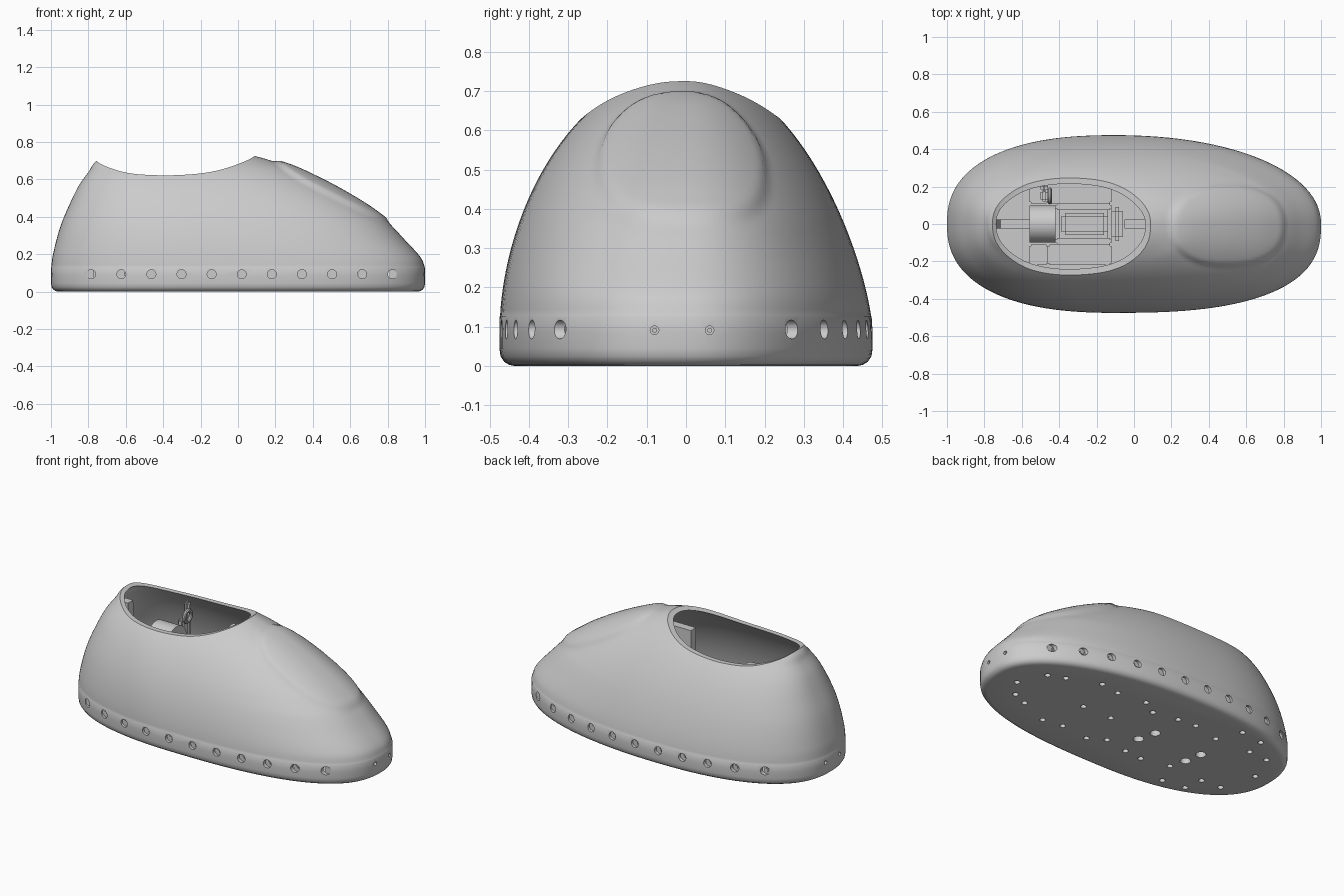
import bpy, bmesh, math
from mathutils import Matrix, Vector

cube = bpy.data.objects.get("Cube")
if cube:
    bpy.data.objects.remove(cube, do_unlink=True)

grey = bpy.data.materials.new("plain grey")
grey.use_nodes = True
colour = (0.6, 0.6, 0.6, 1)
grey.diffuse_color = colour
grey.node_tree.nodes["Principled BSDF"].inputs["Base Color"].default_value = colour


def add_object(name, bm):
    bmesh.ops.recalc_face_normals(bm, faces=bm.faces)
    return plain_object(name, bm)


def plain_object(name, bm):
    mesh = bpy.data.meshes.new(name)
    bm.to_mesh(mesh)
    bm.free()
    obj = bpy.data.objects.new(name, mesh)
    bpy.context.collection.objects.link(obj)
    mesh.materials.append(grey)
    return obj


def activate(obj):
    bpy.ops.object.select_all(action='DESELECT')
    obj.select_set(True)
    bpy.context.view_layer.objects.active = obj


def smooth(obj, angle=32):
    activate(obj)
    bpy.ops.object.shade_smooth_by_angle(angle=math.radians(angle))


def cut(obj, cutter):
    mod = obj.modifiers.new("cut", 'BOOLEAN')
    mod.operation, mod.solver, mod.object = 'DIFFERENCE', 'EXACT', cutter
    activate(obj)
    bpy.ops.object.modifier_apply(modifier=mod.name)
    bpy.data.objects.remove(cutter, do_unlink=True)


def curve_at(table, z):
    """Smooth interpolation through (z, value) pairs."""
    z = min(max(z, table[0][0]), table[-1][0])
    k = next(i for i in range(len(table) - 1) if z <= table[i + 1][0])

    def slope(i):
        a, b = table[max(i - 1, 0)], table[min(i + 1, len(table) - 1)]
        return (b[1] - a[1]) / (b[0] - a[0])
    (z0, v0), (z1, v1) = table[k], table[k + 1]
    h = z1 - z0
    t = (z - z0) / h
    return (v0 * (1 + 2 * t) * (1 - t) ** 2 + slope(k) * h * t * (1 - t) ** 2
            + v1 * t * t * (3 - 2 * t) + slope(k + 1) * h * t * t * (t - 1))


HEEL = [(.13, -1), (.2, -.99), (.35, -.95), (.47, -.9), (.57, -.85), (.64, -.8),
        (.7, -.755), (.73, -.67), (.755, -.45)]
TOE = [(.13, 1), (.18, .98), (.28, .89), (.365, .81), (.4, .765), (.46, .68),
       (.54, .545), (.6, .43), (.66, .3), (.69, .21), (.725, .09), (.74, 0), (.755, -.2)]
WIDTH, HEEL_POWER = .475, 2.4


def toe_power(y):
    """The front side of the toe is fuller than the back side."""
    return 2.6 if y < 0 else 2.1


def section(z, inset, count=128):
    heel, toe = curve_at(HEEL, z) + inset, curve_at(TOE, z) - inset
    s = max(z - .1, 0) / .655
    mid = -.1 - .23 * s
    points = []
    for i in range(count):
        a = 2 * math.pi * i / count
        c, sn = math.cos(a), math.sin(a)
        # The back flank slopes in sooner than the front flank
        width = WIDTH * math.sqrt(1 - s ** (1.8 if sn < 0 else 1.4)) - inset
        p, end = (2 / toe_power(sn), toe) if c > 0 else (2 / HEEL_POWER, heel)
        points.append((mid + (end - mid) * abs(c) ** p,
                       math.copysign(width * abs(sn) ** p, sn), z))
    return points


def base_half_width(x, side):
    r, n = ((x + .1) / 1.1, toe_power(side)) if x > -.1 else ((-.1 - x) / .9, HEEL_POWER)
    return WIDTH * (1 - r ** n) ** (1 / n)


# Shell: rounded base band, then a dome, with an inner skin for the wall
levels = [(0, .04), (.003, .025), (.011, .012), (.025, .003), (.045, 0), (.085, 0),
          (.126, 0), (.128, .001)]
levels += [(.13 + .624 * math.sin(i / 70 * 1.54), .001) for i in range(1, 71)]
bm = bmesh.new()
rings = [[bm.verts.new(p) for p in section(z, inset)] for z, inset in levels]
for low, high in zip(rings, rings[1:]):
    for i in range(len(low)):
        j = (i + 1) % len(low)
        bm.faces.new((low[i], low[j], high[j], high[i]))
bm.faces.new(rings[0][::-1])
bm.faces.new(rings[-1])
bm.normal_update()

# Raised toe panel
for v in bm.verts:
    if v.co.z > .3 and v.co.x > .1:
        d = (abs(v.co.x - .5) / .3) ** 2.4 + (abs(v.co.y + .01) / .21) ** 2.4
        t = min(max((1.15 - d) / .35, 0), 1)
        v.co += v.normal * .014 * t * t * (3 - 2 * t)
bm.normal_update()

# Inner skin above a thick sole
inner = {}
for v in list(bm.verts):
    spot = v.co - v.normal * .023
    spot.z = max(spot.z, .06)
    inner[v] = bm.verts.new(spot)
for f in [f for f in bm.faces]:
    bm.faces.new([inner[v] for v in reversed(f.verts)])
shell = plain_object("shell", bm)


def prism(name, outline, y0, y1):
    bm = bmesh.new()
    face = bm.faces.new([bm.verts.new((x, y0, z)) for x, z in outline])
    moved = bmesh.ops.extrude_face_region(bm, geom=[face])["geom"]
    bmesh.ops.translate(bm, vec=(0, y1 - y0, 0),
                        verts=[g for g in moved if isinstance(g, bmesh.types.BMVert)])
    return add_object(name, bm)


# Ankle opening with a dipping rim
RIM = [(-.84, .78), (-.76, .7), (-.7, .667), (-.6, .637), (-.5, .625), (-.35, .622),
       (-.2, .632), (-.1, .65), (0, .682), (.09, .725), (.14, .78)]
rim = [(x, curve_at(RIM, x)) for x in [-.84 + .98 * i / 48 for i in range(49)]]
cut(shell, prism("opening_cutter", rim + [(.14, 1), (-.84, 1)], -.6, .6))


def rod(bm, a, b, radius, sides=20):
    a, b = Vector(a), Vector(b)
    turn = (b - a).to_track_quat('Z', 'Y').to_matrix().to_4x4()
    bmesh.ops.create_cone(bm, cap_ends=True, segments=sides, radius1=radius, radius2=radius,
                          depth=(b - a).length, matrix=Matrix.Translation((a + b) / 2) @ turn)


# Screw holes round the band, with screws in all but the toe pair
holes, screws = bmesh.new(), bmesh.new()
for side in (-1, 1):
    for i in range(11):
        x = -.785 + .161 * i
        y = base_half_width(x, side)
        rod(holes, (x, side * (y - .018), .093), (x, side * (y + .06), .093), .024)
        if i < 10:
            rod(screws, (x, side * (y - .021), .093), (x, side * (y - .013), .093), .012)
    for y in (-.08, .06):
        rod(holes, (side * .98, y, .091), (side * 1.05, y, .091), .011)
        rod(screws, (side * .975, y, .091), (side * .985, y, .091), .006)

# Deep holes in the sole
SOLE = [(.75, .14), (.65, .18), (.45, .26), (.32, .24), (.13, .26), (.03, .2), (-.13, .23),
        (-.25, .24), (-.43, .2), (-.5, .35), (-.65, .33), (-.67, .21), (-.8, .2)]
small = [(x, s * y) for x, y in SOLE for s in (-1, 1)]
small += [(.83, -.03), (.37, 0), (.17, 0), (-.87, .02)]
big = [(-.13, .03), (-.1, -.08), (-.46, -.1), (-.48, .01)]
for spots, radius in ((small, .017), (big, .03)):
    for x, y in spots:
        rod(holes, (x, y, -.03), (x, y, .05), radius)
cut(shell, add_object("hole_cutter", holes))
smooth(shell)
smooth(add_object("band_screws", screws))


# Inner mechanism
def box(name, low, high, bevel=.008):
    bm = bmesh.new()
    low, high = Vector(low), Vector(high)
    bmesh.ops.create_cube(bm, size=1, matrix=Matrix.Translation((low + high) / 2)
                          @ Matrix.Diagonal((*(high - low), 1)))
    bmesh.ops.bevel(bm, geom=bm.edges[:], offset=bevel, segments=2, affect='EDGES')
    obj = add_object(name, bm)
    smooth(obj)
    return obj


for side, label in ((-1, "front"), (1, "back")):
    inside, outside = sorted((side * .11, side * .22))
    box(label + "_deck", (-.46, inside, .055), (-.12, outside, .16))
    box(label + "_cross_wall", (-.56, inside, .055), (-.46, outside, .24))
box("motor_stand", (-.55, -.08, .055), (-.43, .08, .4))
box("carriage", (-.42, -.11, .055), (-.12, .11, .3), .02)
for name, y0, y1 in (("front_rail", -.11, -.075), ("back_rail", .075, .11)):
    box(name, (-.42, y0, .28), (-.12, y1, .36))
box("carriage_block", (-.39, -.06, .28), (-.14, .06, .33), .02)
box("end_bracket", (-.12, -.09, .055), (-.06, .09, .42), .02)
box("bearing_post", (-.5, .17, .22), (-.46, .215, .6), .015)
box("bearing_arm", (-.5, .12, .22), (-.46, .18, .51), .01)

bm = bmesh.new()
rod(bm, (-.56, 0, .43), (-.42, 0, .43), .1, 40)
smooth(add_object("motor", bm))

bpy.ops.mesh.primitive_torus_add(location=(-.45, .15, .53), rotation=(0, math.pi / 2, 0),
                                 major_radius=.033, minor_radius=.012,
                                 major_segments=28, minor_segments=10)
ring = bpy.context.object
ring.name = "bearing_ring"
ring.data.materials.append(grey)
smooth(ring)

# Upright ribs against the heel and toe ends
prism("heel_rib", [(-.56, .055), (-.56, .2), (-.71, .2), (-.735, .6), (-.785, .6),
                   (-.87, .45), (-.94, .2), (-.94, .055)], -.025, .025)
prism("toe_rib", [(-.05, .055), (-.05, .64), (.12, .64), (.12, .055)], -.025, .025)
